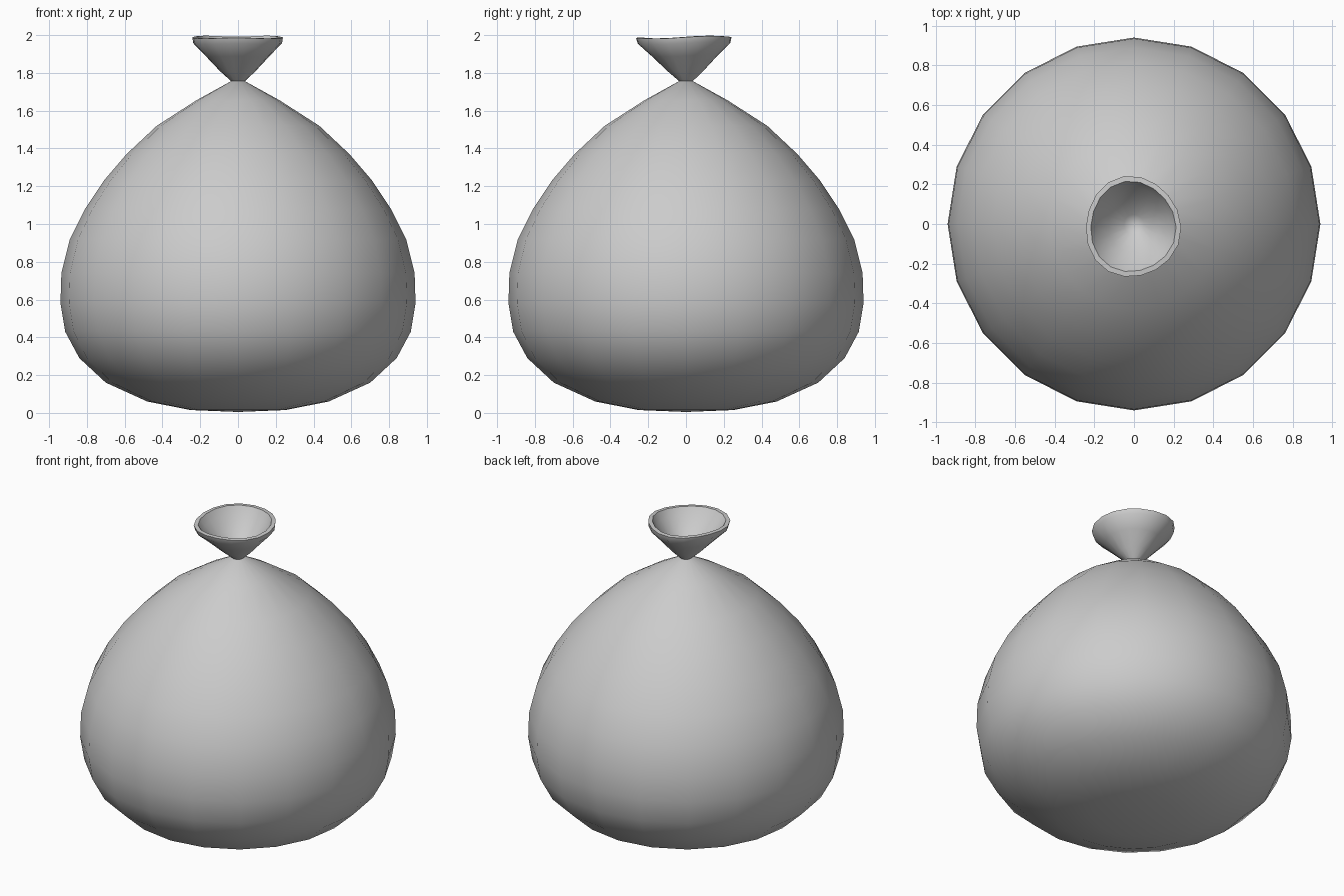
import bpy, bmesh, math

if "Cube" in bpy.data.objects:
    bpy.data.objects.remove(bpy.data.objects["Cube"])


def lathe(name, profile, sides, shape=None, cap_start=None, cap_end=None, smooth=60):
    """Revolve (radius, z) rings; caps are apex heights; shape bends each point."""
    bm = bmesh.new()
    rings = []
    for i, (r, z) in enumerate(profile):
        ring = []
        for k in range(sides):
            a = 2 * math.pi * k / sides
            p = (r * math.cos(a), r * math.sin(a), z)
            ring.append(bm.verts.new(shape(p, a) if shape else p))
        rings.append(ring)
    for lo, hi in zip(rings, rings[1:]):
        for k in range(sides):
            n = (k + 1) % sides
            bm.faces.new((lo[k], lo[n], hi[n], hi[k]))
    for ring, apex in ((rings[0], cap_start), (rings[-1], cap_end)):
        if apex is not None:
            tip = bm.verts.new((0, 0, apex))
            for k in range(sides):
                bm.faces.new((tip, ring[k], ring[(k + 1) % sides]))
    bmesh.ops.recalc_face_normals(bm, faces=bm.faces)
    mesh = bpy.data.meshes.new(name)
    bm.to_mesh(mesh)
    bm.free()
    ob = bpy.data.objects.new(name, mesh)
    bpy.context.collection.objects.link(ob)
    bpy.ops.object.select_all(action='DESELECT')
    ob.select_set(True)
    bpy.context.view_layer.objects.active = ob
    bpy.ops.object.shade_smooth_by_angle(angle=math.radians(smooth))
    return ob


# Bulging sack body, closed at the pinched neck
body = [(0.25, 0.015), (0.48, 0.06), (0.70, 0.16), (0.84, 0.29), (0.915, 0.43),
        (0.94, 0.58), (0.935, 0.74), (0.89, 0.92), (0.81, 1.08), (0.71, 1.23),
        (0.59, 1.37), (0.43, 1.52), (0.22, 1.655), (0.035, 1.757)]
lathe("sack_body", body, 20, cap_start=0.005, cap_end=1.757)


# Gathered mouth: lopsided, slightly wavy flare with a rim and hollow inside
def lopsided(p, a):
    x, y, z = p
    t = max(0, (z - 1.76) / 0.23)
    wobble = 1 + t * 0.025 * math.cos(3 * a + 0.6)
    wave = t * (0.006 * math.sin(a) + 0.004 * math.sin(3 * a))
    return (x * wobble - 0.007 * t, y * wobble * (1 + 0.06 * t) - 0.015 * t,
            min(2.0, z + wave))


mouth = [(0.035, 1.755), (0.095, 1.81), (0.17, 1.89), (0.235, 1.957),
         (0.24, 1.988), (0.215, 1.99), (0.19, 1.945), (0.13, 1.875), (0.05, 1.795)]
lathe("sack_mouth", mouth, 18, shape=lopsided, cap_start=1.755, cap_end=1.775, smooth=40)
